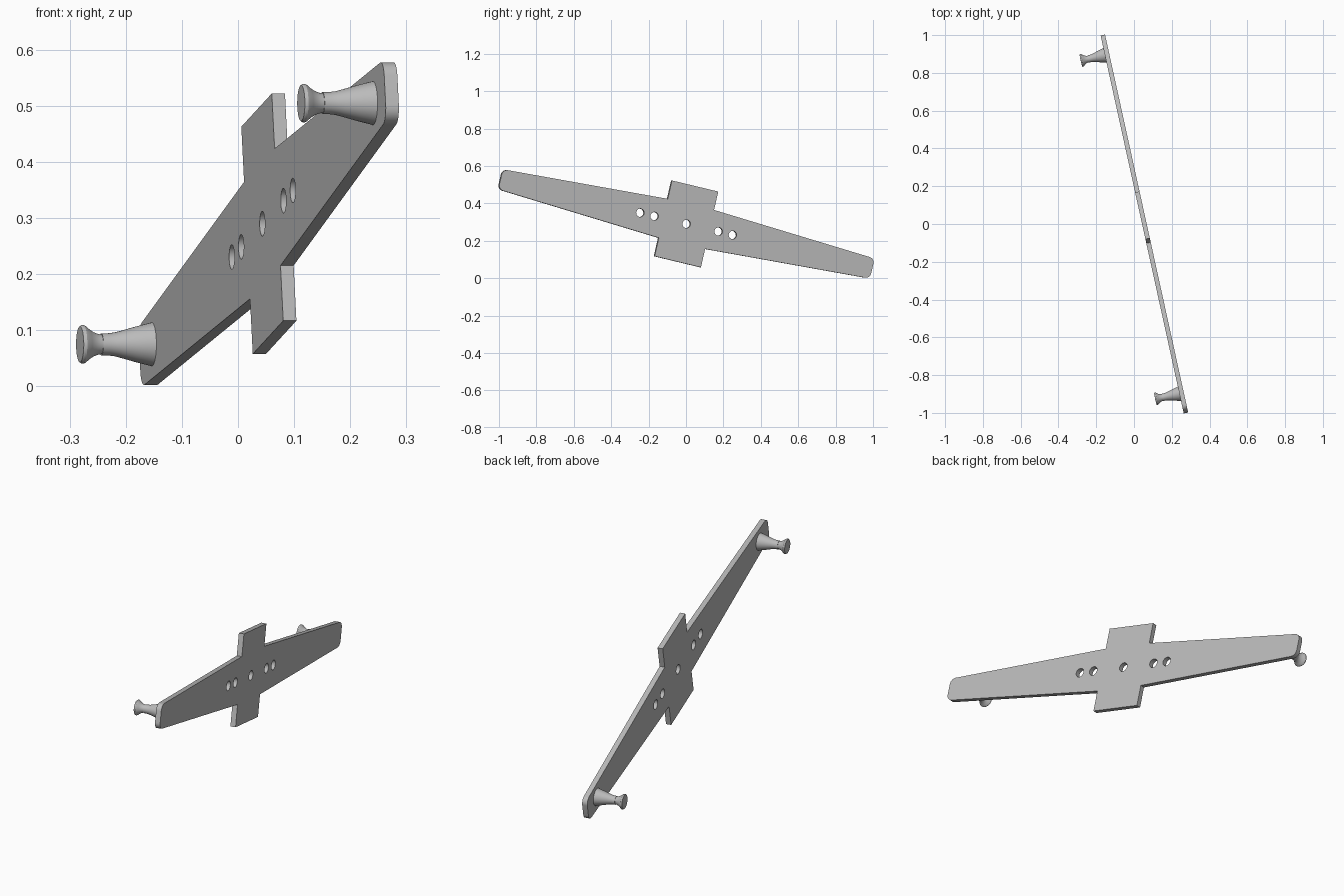
import bpy
import bmesh
from math import cos, sin, pi, radians
from mathutils import Matrix, Vector

cube = bpy.data.objects.get("Cube")
if cube:
    bpy.data.objects.remove(cube, do_unlink=True)

grey = bpy.data.materials.new("plain grey")
grey.use_nodes = True
grey.diffuse_color = (0.5, 0.5, 0.5, 1)
grey.node_tree.nodes["Principled BSDF"].inputs["Base Color"].default_value = (0.5, 0.5, 0.5, 1)

# Tilted frame of the plate: length, width and thickness axes
length = Vector((-0.22, 1, -0.24)).normalized()
normal = Vector((0.977, 0.215, 0)).normalized()
width = normal.cross(length).normalized()
normal = length.cross(width)
frame = Matrix((length, width, normal)).transposed().to_4x4()
frame.translation = (0.055, 0, 0.29)
THICK = 0.024


def finish(bm, name, matrix):
    bmesh.ops.recalc_face_normals(bm, faces=bm.faces)
    mesh = bpy.data.meshes.new(name)
    bm.to_mesh(mesh)
    bm.free()
    mesh.materials.append(grey)
    obj = bpy.data.objects.new(name, mesh)
    bpy.context.collection.objects.link(obj)
    obj.matrix_world = matrix
    bpy.ops.object.select_all(action="DESELECT")
    obj.select_set(True)
    bpy.context.view_layer.objects.active = obj
    bpy.ops.object.shade_smooth_by_angle(angle=radians(30))
    return obj


def arc(x, y, r, start, end, steps):
    angles = [radians(start + (end - start) * i / steps) for i in range(steps + 1)]
    return [(x + r * cos(a), y + r * sin(a)) for a in angles]


def loop(bm, points):
    verts = [bm.verts.new((x, y, -THICK / 2)) for x, y in points]
    return [bm.edges.new((v, verts[i - 1])) for i, v in enumerate(verts)]


# Plate: tapered wings with rounded tips, a square tab above and below
tab, root, top, radius = 0.13, 0.107, 0.208, 0.03
half = [(tab, -top), (tab, -root)]
half += arc(1.045 - radius, -0.0265, radius, -86.7, 0, 8)
half += arc(1.045 - radius, 0.0265, radius, 0, 86.7, 8)
half += [(tab, root), (tab, top)]
bm = bmesh.new()
edges = loop(bm, half + [(-x, -y) for x, y in half])

# Row of five round holes
for u in (-0.26, -0.18, 0, 0.18, 0.26):
    edges += loop(bm, arc(u, 0, 0.022, 0, 348.75, 31))
bmesh.ops.triangle_fill(bm, edges=edges, use_beauty=True)
bmesh.ops.dissolve_limit(bm, angle_limit=0.01, verts=[], edges=bm.edges)
extruded = bmesh.ops.extrude_face_region(bm, geom=bm.faces[:], use_keep_orig=True)
moved = [g for g in extruded["geom"] if isinstance(g, bmesh.types.BMVert)]
bmesh.ops.translate(bm, verts=moved, vec=(0, 0, THICK))
finish(bm, "plate", frame)

# Knobs: turned pegs with a conical foot, a stepped neck and a flared head
PROFILE = [(0.039, 0), (0.0315, 0.03), (0.0245, 0.055), (0.0212, 0.068),
           (0.0197, 0.08), (0.0195, 0.092), (0.0175, 0.092), (0.0185, 0.098),
           (0.0215, 0.106), (0.0265, 0.114), (0.0325, 0.121), (0.0345, 0.125),
           (0.0342, 0.128), (0.032, 0.131), (0, 0.1315)]
for name, u in (("upper_knob", -0.942), ("lower_knob", 0.942)):
    bm = bmesh.new()
    points = [(0, 0)] + PROFILE
    verts = [bm.verts.new((r, 0, -d)) for r, d in points]
    lines = [bm.edges.new(pair) for pair in zip(verts, verts[1:])]
    bmesh.ops.spin(bm, geom=verts + lines, axis=(0, 0, 1), cent=(0, 0, 0),
                   angle=2 * pi, steps=40, use_merge=True)
    bmesh.ops.remove_doubles(bm, verts=bm.verts, dist=0.00005)
    finish(bm, name, frame @ Matrix.Translation((u, 0, -THICK / 2)))
